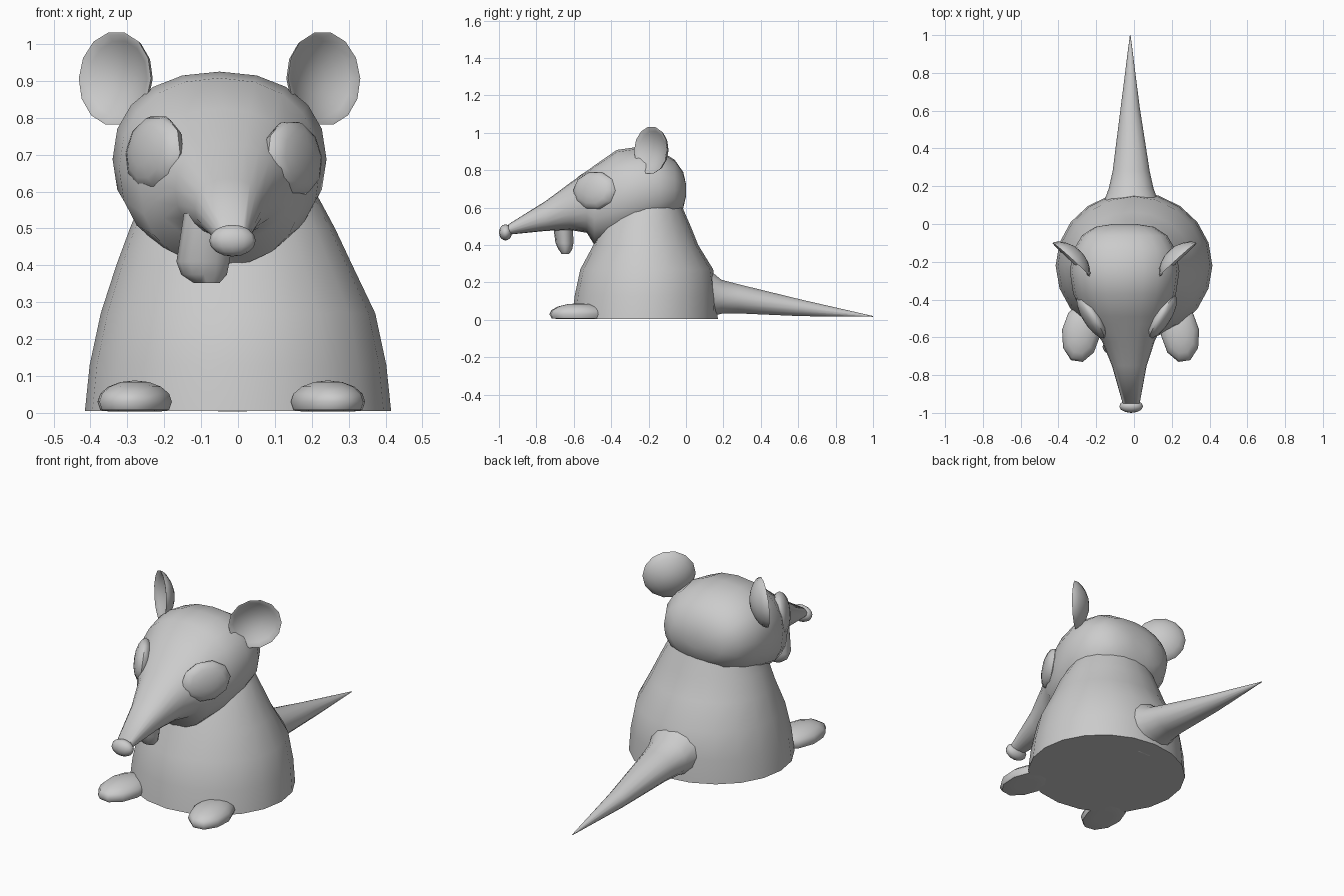
import bpy, math
from mathutils import Vector, Matrix

if "Cube" in bpy.data.objects:
    bpy.data.objects.remove(bpy.data.objects["Cube"])


def make(name, verts, faces, angle=50):
    mesh = bpy.data.meshes.new(name)
    mesh.from_pydata(verts, [], faces)
    mesh.update()
    ob = bpy.data.objects.new(name, mesh)
    bpy.context.collection.objects.link(ob)
    bpy.ops.object.select_all(action='DESELECT')
    bpy.context.view_layer.objects.active = ob
    ob.select_set(True)
    bpy.ops.object.mode_set(mode='EDIT')
    bpy.ops.mesh.select_all(action='SELECT')
    bpy.ops.mesh.normals_make_consistent(inside=False)
    bpy.ops.object.mode_set(mode='OBJECT')
    bpy.ops.object.shade_smooth_by_angle(angle=math.radians(angle))
    return ob


def spow(v, p):
    return math.copysign(abs(v) ** p, v)


def loft(name, rings, axis, n=20, power=1.0, angle=50):
    """Rings are (position, x centre, other centre, x radius, other radius)."""
    verts, faces = [], []
    for p, cx, co, rx, ro in rings:
        for i in range(n):
            a = 2 * math.pi * i / n
            x = cx + rx * spow(math.cos(a), power)
            o = co + ro * spow(math.sin(a), power)
            verts.append((x, o, p) if axis == 'z' else (x, p, o))
    for k in range(len(rings) - 1):
        for i in range(n):
            j = (i + 1) % n
            faces.append((k*n+i, k*n+j, (k+1)*n+j, (k+1)*n+i))
    last = (len(rings) - 1) * n
    faces += [tuple(range(n)), tuple(range(last, last + n))]
    return make(name, verts, faces, angle)


def ball(name, centre, radii, rot=None, seg=14, rows=8, warp=None, angle=50):
    """Stretched ball with its poles along local z; warp edits unit points."""
    pts, faces = [Vector((0, 0, -1))], []
    for r in range(1, rows):
        t = math.pi * r / rows
        for i in range(seg):
            a = 2 * math.pi * i / seg
            pts.append(Vector((math.sin(t)*math.cos(a), math.sin(t)*math.sin(a), -math.cos(t))))
    pts.append(Vector((0, 0, 1)))
    top = len(pts) - 1
    for i in range(seg):
        j = (i + 1) % seg
        faces.append((0, 1 + j, 1 + i))
        for r in range(rows - 2):
            b = 1 + r * seg
            faces.append((b+i, b+j, b+seg+j, b+seg+i))
        b = 1 + (rows - 2) * seg
        faces.append((b+i, b+j, top))
    rot = rot or Matrix.Identity(3)
    out = []
    for p in pts:
        q = warp(p) if warp else p
        out.append(rot @ Vector([q[k] * radii[k] for k in range(3)]) + Vector(centre))
    return make(name, out, faces, angle)


def facing(normal, roll=0):
    """Rotation whose local z is the normal and local y points upward."""
    z = Vector(normal).normalized()
    x = Vector((0, 0, 1)).cross(z).normalized()
    m = Matrix((x, z.cross(x), z)).transposed()
    return m @ Matrix.Rotation(roll, 3, 'Z')


# Bell-shaped body with a flat base
loft("body", [(.005, 0, -.22, .415, .39), (.13, 0, -.215, .402, .38),
              (.27, 0, -.21, .372, .355), (.4, -.01, -.215, .32, .28),
              (.5, -.015, -.22, .278, .245), (.58, -.02, -.21, .24, .2),
              (.66, -.03, -.21, .2, .17)], 'z', 20)

# Head with long pointed muzzle: y, x centre, half width, top, bottom
head = [(-.95, -.015, .045, .51, .455), (-.75, -.025, .092, .635, .475),
        (-.62, -.03, .14, .732, .48), (-.53, -.04, .195, .795, .465),
        (-.49, -.045, .22, .825, .4), (-.37, -.05, .272, .908, .415),
        (-.25, -.05, .29, .925, .45), (-.14, -.05, .272, .905, .49),
        (-.06, -.05, .225, .855, .54), (-.015, -.05, .155, .79, .595),
        (0, -.05, .06, .725, .66)]
loft("head", [(y, cx, (t + b) / 2, hw, (t - b) / 2) for y, cx, hw, t, b in head],
     'y', 20, .9, 60)

# Nose and lower jaw
ball("nose", (-.015, -.965, .467), (.063, .035, .043), seg=12)
loft("lower_jaw", [(.352, -.085, -.645, .035, .02), (.375, -.092, -.645, .062, .036),
                   (.41, -.095, -.65, .072, .048), (.54, -.075, -.66, .072, .055)], 'z', 12)

# Tail flaring into the body
loft("tail", [(.06, -.015, .15, .17, .15), (.13, -.015, .14, .14, .125),
              (.19, -.015, .123, .118, .093), (.28, -.015, .112, .098, .08),
              (.62, -.02, .063, .05, .045), (1, -.02, .018, .002, .002)], 'y', 14)


def dish(p):
    # front of the ear sinks into a bowl
    r = min(1, math.hypot(p.x, p.y))
    return Vector((p.x, p.y, 1.0 - 1.3 * (1 - r * r) if p.z > .01 else p.z + .9 * r * r))


def foot_shape(p):
    return Vector((p.x, p.y, max(p.z, -.45)))


for side, s in (("left", -1), ("right", 1)):
    # Bowl ears, angled outward
    ball(side + "_ear", (-.05 + s * .262, -.165, .905), (.132, .128, .036),
         facing((s * .67, -.74, .05)), seg=14, rows=10, warp=dish)
    # Large flattened eyes
    ball(side + "_eye", (-.038 + s * .188, -.49, .697 - s * .007), (.132, .105, .045),
         facing((s * .85, -.52, .12)), seg=10)
    # Flat-soled feet
    ball(side + "_foot", (-.018 + s * .262, -.575, .03), (.102, .16, .058),
         Matrix.Rotation(s * .15, 3, 'Z'), seg=10, warp=foot_shape)
